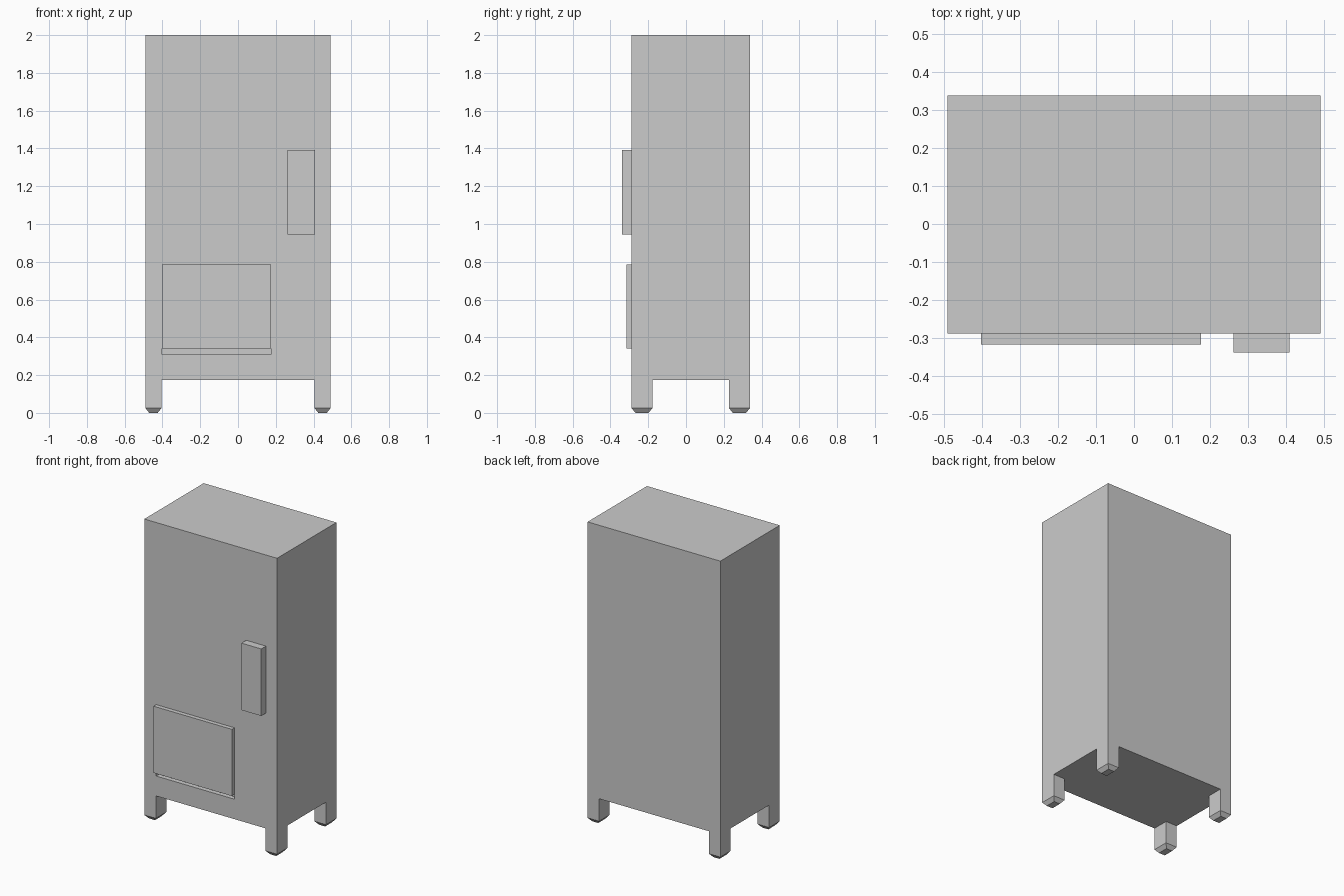
import bpy, bmesh
from mathutils import Vector

if "Cube" in bpy.data.objects:
    bpy.data.objects.remove(bpy.data.objects["Cube"])


def finish(bm, name):
    bmesh.ops.recalc_face_normals(bm, faces=bm.faces)
    mesh = bpy.data.meshes.new(name)
    bm.to_mesh(mesh)
    bm.free()
    obj = bpy.data.objects.new(name, mesh)
    bpy.context.collection.objects.link(obj)
    return obj


def box(name, lo, hi):
    lo, hi = Vector(lo), Vector(hi)
    bm = bmesh.new()
    bmesh.ops.create_cube(bm, size=1)
    for v in bm.verts:
        v.co = (lo + hi) / 2 + v.co * (hi - lo)
    return finish(bm, name)


# Cabinet: 3 x 3 footprint raised to full height
XS = (-0.49, -0.405, 0.405, 0.49)
YS = (-0.288, -0.178, 0.228, 0.338)
BASE, TOP, FOOT, TAPER = 0.175, 2.0, 0.025, 0.02

bm = bmesh.new()
grid = [[bm.verts.new((x, y, BASE)) for y in YS] for x in XS]
cells = {}
for i in range(3):
    for j in range(3):
        cells[i, j] = bm.faces.new((grid[i][j], grid[i][j + 1],
                                    grid[i + 1][j + 1], grid[i + 1][j]))
up = bmesh.ops.extrude_face_region(bm, geom=list(bm.faces), use_keep_orig=True)
for v in up["geom"]:
    if isinstance(v, bmesh.types.BMVert):
        v.co.z = TOP

# Legs: corner cells pulled down, then tapered into feet
for key in ((0, 0), (0, 2), (2, 0), (2, 2)):
    face = cells[key]
    for z, inset in ((FOOT, 0), (0, TAPER)):
        face = bmesh.ops.extrude_discrete_faces(bm, faces=[face])["faces"][0]
        mid = face.calc_center_median()
        for v in face.verts:
            v.co.x -= inset if v.co.x > mid.x else -inset
            v.co.y -= inset if v.co.y > mid.y else -inset
            v.co.z = z
bmesh.ops.remove_doubles(bm, verts=bm.verts, dist=1e-5)
bmesh.ops.dissolve_limit(bm, angle_limit=0.01, verts=bm.verts, edges=bm.edges)
cabinet = finish(bm, "cabinet")

# Shallow tray recess behind the flap
cutter = box("recess_cutter", (-0.402, -0.4, 0.308), (0.176, -0.26, 0.785))
cutter.hide_render = True
cutter.hide_set(True)
mod = cabinet.modifiers.new("tray_recess", "BOOLEAN")
mod.operation = "DIFFERENCE"
mod.solver = "EXACT"
mod.object = cutter

# Flap and control panel on the front
box("tray_flap", (-0.402, -0.316, 0.34), (0.176, -0.288, 0.785))
box("control_panel", (0.262, -0.338, 0.945), (0.408, -0.288, 1.392))
